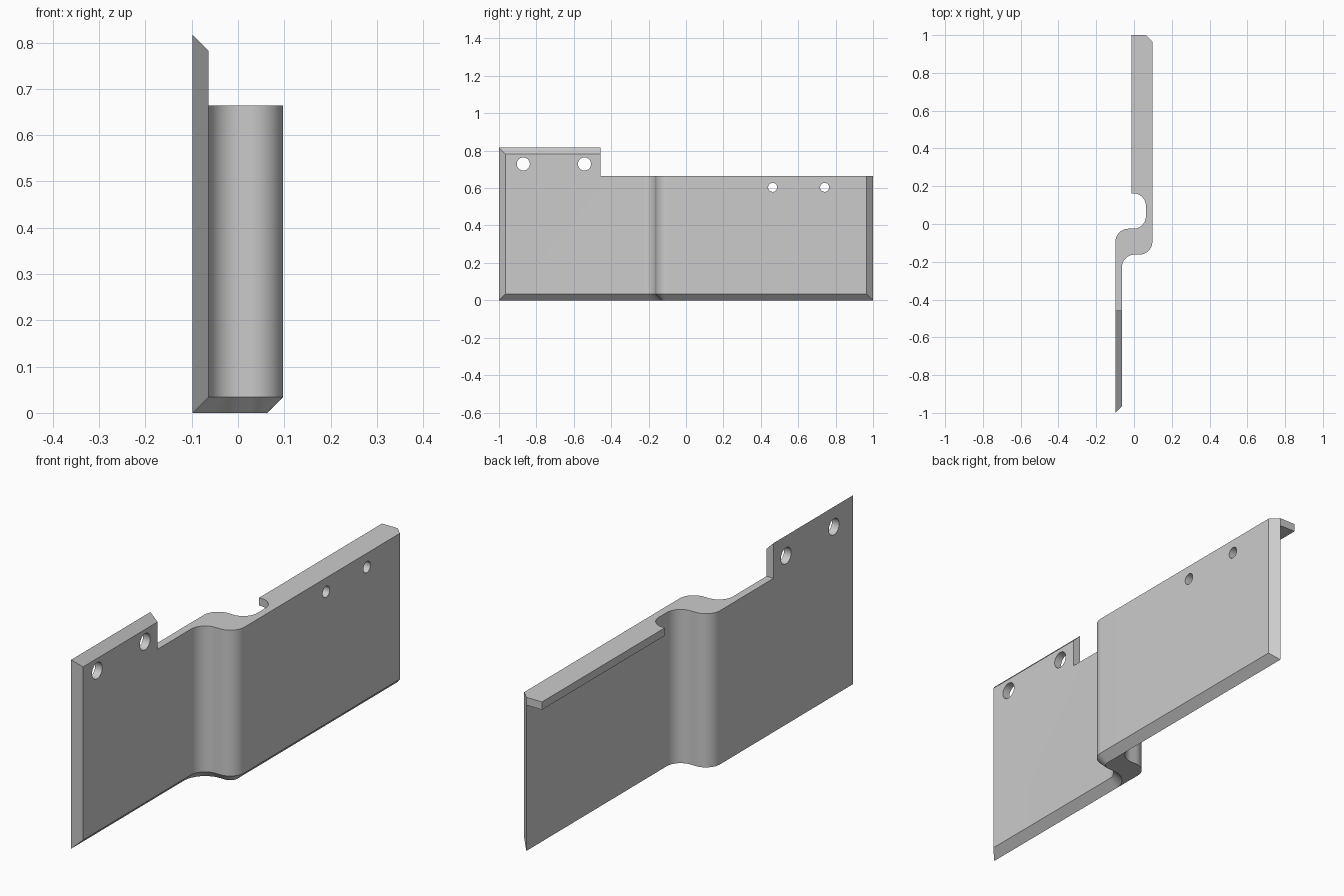
import bpy, bmesh, math

cube = bpy.data.objects.get("Cube")
if cube:
    bpy.data.objects.remove(cube, do_unlink=True)

T = 0.034               # sheet thickness, also the chamfer width
H, STEP = 0.816, 0.664  # tab height, main plate height
FRONT, REAR = -0.098, 0.063   # inner faces of the two offset plates

steel = bpy.data.materials.new("plain grey")
steel.use_nodes = True
steel.diffuse_color = (0.6, 0.6, 0.6, 1)
steel.node_tree.nodes["Principled BSDF"].inputs["Base Color"].default_value = steel.diffuse_color


def arc(cx, cy, r, start, end, n=14):
    angles = [math.radians(start + (end - start) * i / n) for i in range(n + 1)]
    return [(cx + r * math.cos(a), cy + r * math.sin(a)) for a in angles]


def finish(bm, name):
    bmesh.ops.recalc_face_normals(bm, faces=bm.faces)
    mesh = bpy.data.meshes.new(name)
    bm.to_mesh(mesh)
    bm.free()
    obj = bpy.data.objects.new(name, mesh)
    bpy.context.collection.objects.link(obj)
    mesh.materials.append(steel)
    return obj


def activate(obj):
    bpy.ops.object.select_all(action='DESELECT')
    obj.select_set(True)
    bpy.context.view_layer.objects.active = obj


def cut(obj, cutter):
    cutter.hide_render = True
    activate(obj)
    mod = obj.modifiers.new("cut", 'BOOLEAN')
    mod.operation, mod.solver, mod.object = 'DIFFERENCE', 'EXACT', cutter
    bpy.ops.object.modifier_apply(modifier=mod.name)
    bpy.data.objects.remove(cutter, do_unlink=True)


# Outline of the jogged plate: inner side, outer side, and chamfered outer side
inner_bend = arc(-0.03, -0.093, 0.068, 180, 90) + arc(-0.003, 0.041, 0.066, -90, 0)


def outer_bend(inset):
    return (arc(0.004, -0.23, T * 2 + inset, 180, 90)
            + arc(0.029, -0.094, T * 2 - inset, -90, 0)
            + [(REAR + T - inset, 0.041)])


full, low = outer_bend(0), outer_bend(T)
outer = [(FRONT + T, T - 1)] + full + [(REAR + T, 1 - T)]
edge = [(FRONT, -1)] + low + [(REAR, 1)]
inner = [(FRONT, -1), low[0]] + inner_bend + [(REAR, 1)]

# Plate: lofted wall with mitred chamfers all round
bm = bmesh.new()
cache = {}


def vert(p, z):
    key = (round(p[0], 4), round(p[1], 4), round(z, 4))
    if key not in cache:
        cache[key] = bm.verts.new(key)
    return cache[key]


def face(points):
    bm.faces.new(list(dict.fromkeys(vert(p, z) for p, z in points)))


def wall(a, za, b, zb):
    for i in range(len(a) - 1):
        face([(a[i], za), (a[i + 1], za), (b[i + 1], zb), (b[i], zb)])


wall(outer, T, outer, H - T)
wall(inner, 0, inner, H)
for z, z_full in ((0, T), (H, H - T)):
    wall(edge, z, outer, z_full)
    face([(p, z) for p in low + inner_bend[::-1]])
for i in (0, -1):
    face([(inner[i], 0), (outer[i], T), (outer[i], H - T), (inner[i], H)])
plate = finish(bm, "jogged_plate")

# Lower the plate behind the front tab
bm = bmesh.new()
bmesh.ops.create_cube(bm, size=2)
for v in bm.verts:
    v.co.y += 1 - 0.458
    v.co.z += 1 + STEP
cut(plate, finish(bm, "step_cutter"))

# Bolt holes
for y, z, r in ((-0.87, 0.729, 0.035), (-0.543, 0.729, 0.035),
                (0.463, 0.604, 0.024), (0.741, 0.604, 0.024)):
    bpy.ops.mesh.primitive_cylinder_add(vertices=32, radius=r, depth=1,
                                        location=(0, y, z), rotation=(0, math.pi / 2, 0))
    cut(plate, bpy.context.object)

# Top flange folded inward, with a rounded relief next to the bend
bm = bmesh.new()
outline = arc(-0.003, 0.096, 0.066, 0, 90) + [(-0.012, 0.162), (-0.012, 1), (REAR, 1)]
base = bm.faces.new([bm.verts.new((x, y, STEP - T)) for x, y in outline])
top = bmesh.ops.extrude_face_region(bm, geom=[base])["geom"]
bmesh.ops.translate(bm, vec=(0, 0, T), verts=[g for g in top if isinstance(g, bmesh.types.BMVert)])
flange = finish(bm, "top_flange")

for obj in (plate, flange):
    activate(obj)
    bpy.ops.object.shade_smooth_by_angle(angle=math.radians(30))
